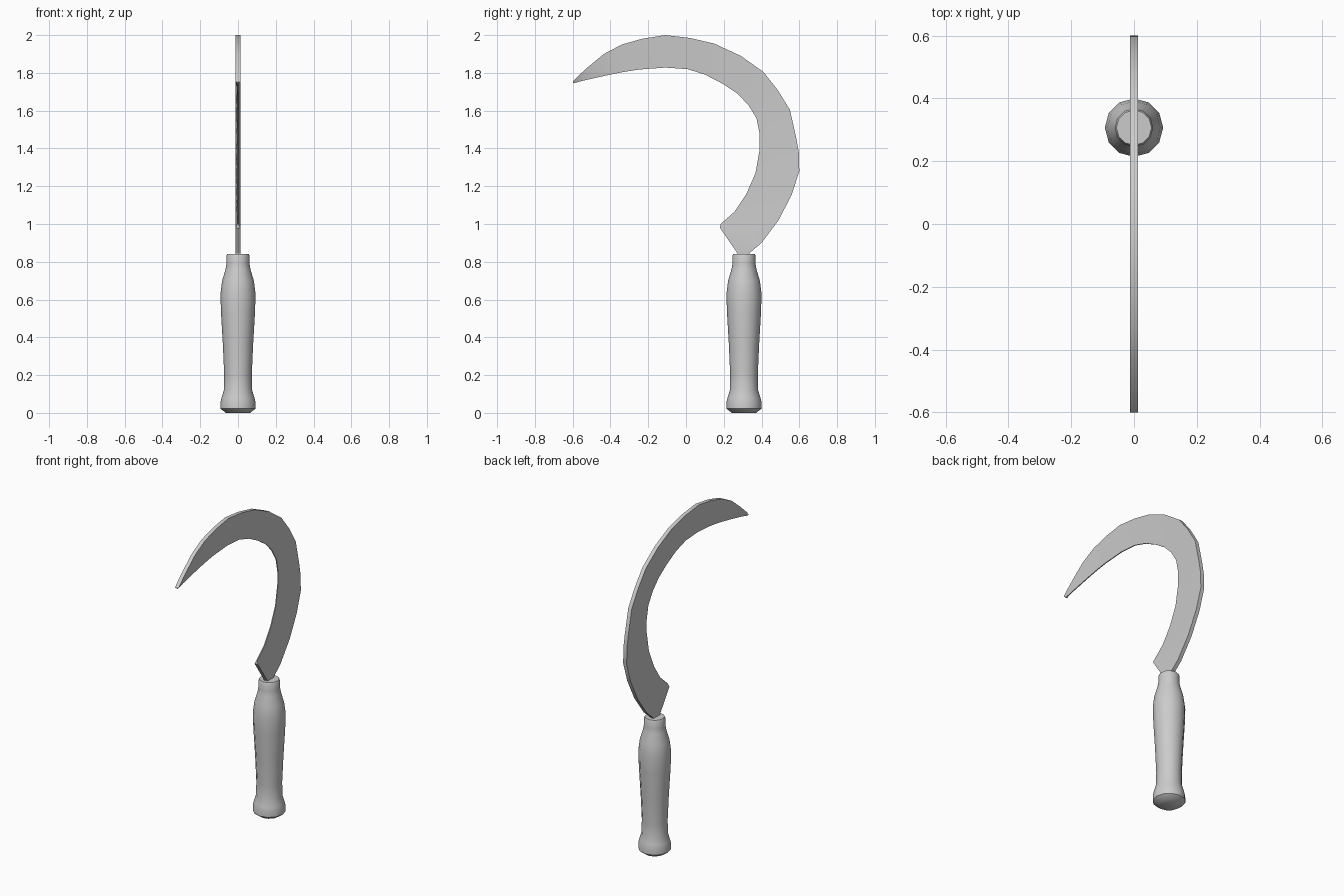
import bpy, bmesh, math

if "Cube" in bpy.data.objects:
    bpy.data.objects.remove(bpy.data.objects["Cube"])

GRIP_Y = 0.307


def finish(name, bm, angle):
    bmesh.ops.recalc_face_normals(bm, faces=bm.faces)
    mesh = bpy.data.meshes.new(name)
    bm.to_mesh(mesh)
    bm.free()
    ob = bpy.data.objects.new(name, mesh)
    bpy.context.collection.objects.link(ob)
    bpy.ops.object.select_all(action='DESELECT')
    ob.select_set(True)
    bpy.context.view_layer.objects.active = ob
    bpy.ops.object.shade_smooth_by_angle(angle=math.radians(angle))
    return ob


def loft(bm, rings):
    rings = [[bm.verts.new(p) for p in ring] for ring in rings]
    n = len(rings[0])
    for a, b in zip(rings, rings[1:]):
        for i in range(n):
            j = (i + 1) % n
            bm.faces.new((a[i], a[j], b[j], b[i]))
    bm.faces.new(rings[0])
    bm.faces.new(rings[-1])


# Turned handle: (radius, height)
profile = [(0.064, 0), (0.093, 0.022), (0.093, 0.055), (0.087, 0.08),
           (0.075, 0.12), (0.073, 0.2), (0.08, 0.36), (0.09, 0.53),
           (0.093, 0.63), (0.084, 0.70), (0.066, 0.76), (0.061, 0.79),
           (0.061, 0.832), (0.056, 0.842)]
SIDES = 12
bm = bmesh.new()
loft(bm, [[(r * math.cos(2 * math.pi * i / SIDES),
            GRIP_Y + r * math.sin(2 * math.pi * i / SIDES), z)
           for i in range(SIDES)] for r, z in profile])
finish("handle", bm, 40)

# Curved blade, root to tip: thick spine and thin cutting edge as (y, z)
spine = [(.335, .80), (.335, .845), (.40, .90), (.49, 1.02), (.56, 1.155),
         (.60, 1.28), (.597, 1.38), (.585, 1.45), (.55, 1.605), (.485, 1.71),
         (.41, 1.805), (.29, 1.89), (.15, 1.955), (.02, 1.985), (-.11, 2.0),
         (-.235, 1.98), (-.34, 1.95), (-.435, 1.90), (-.52, 1.83),
         (-.58, 1.775), (-.60, 1.752)]
edge = [(.275, .80), (.272, .845), (.18, .98), (.183, 1.0), (.257, 1.065),
        (.32, 1.16), (.368, 1.27), (.39, 1.395), (.39, 1.475), (.373, 1.56),
        (.33, 1.63), (.272, 1.69), (.193, 1.743), (.103, 1.79), (.008, 1.82),
        (-.11, 1.828), (-.246, 1.818), (-.33, 1.805), (-.405, 1.79),
        (-.54, 1.76), (-.596, 1.745)]
bm = bmesh.new()
rings = []
for k, ((ya, za), (yb, zb)) in enumerate(zip(spine, edge)):
    t = 0.012
    e = 0.012 if k < 3 else 0.003
    rings.append([(-t, ya, za), (t, ya, za), (e, yb, zb), (-e, yb, zb)])
loft(bm, rings)
finish("blade", bm, 30)
